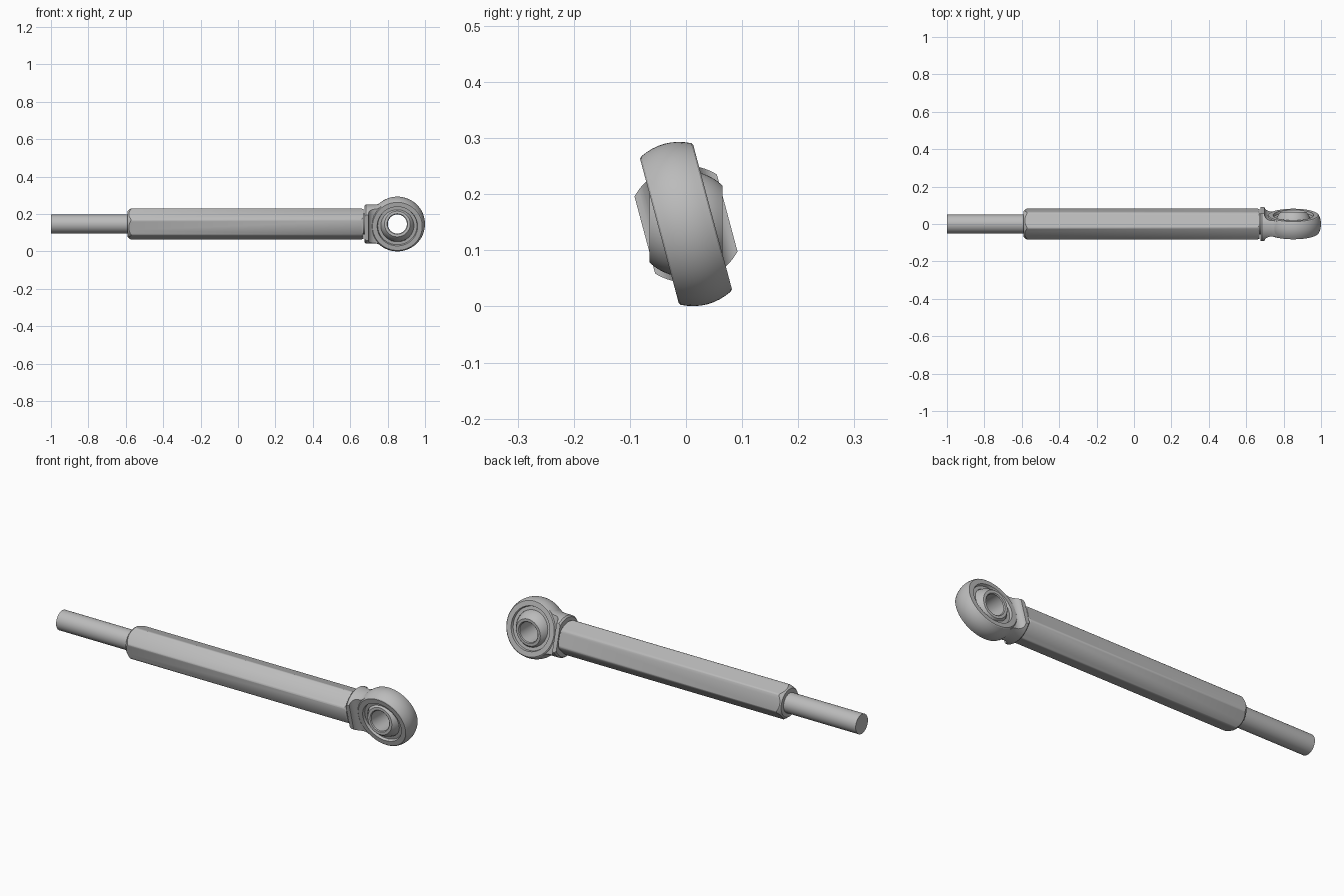
import bpy, bmesh, math
from mathutils import Matrix

if "Cube" in bpy.data.objects:
    bpy.data.objects.remove(bpy.data.objects["Cube"])

AXIS_Z = 0.147            # height of the rod's centre line
EYE_X = 0.852             # centre of the eye
TILT = math.radians(15)   # twist of the tube and eye about the rod

steel = bpy.data.materials.new("grey steel")
steel.use_nodes = True
steel.diffuse_color = (0.5, 0.5, 0.5, 1)
steel.node_tree.nodes["Principled BSDF"].inputs["Base Color"].default_value = (0.5, 0.5, 0.5, 1)


def finish(name, bm, x=0.0, tilt=0.0):
    bmesh.ops.recalc_face_normals(bm, faces=bm.faces)
    bm.transform(Matrix.Translation((x, 0, AXIS_Z)) @ Matrix.Rotation(tilt, 4, 'X'))
    mesh = bpy.data.meshes.new(name)
    bm.to_mesh(mesh)
    bm.free()
    mesh.materials.append(steel)
    obj = bpy.data.objects.new(name, mesh)
    bpy.context.collection.objects.link(obj)
    return obj


def lathe(name, profile, axis, sides, closed=False, phase=0.0, **place):
    """Turn (radius, distance along axis) points around the x or y axis."""
    bm = bmesh.new()
    rings = []
    for r, t in profile:
        def point(i):
            a = phase + math.tau * i / sides
            c, s = r * math.cos(a), r * math.sin(a)
            return (t, c, s) if axis == 'x' else (c, t, s)
        if r == 0:
            rings.append([bm.verts.new(point(0))] * sides)
        else:
            rings.append([bm.verts.new(point(i)) for i in range(sides)])
    pairs = list(zip(rings, rings[1:]))
    if closed:
        pairs.append((rings[-1], rings[0]))
    for a, b in pairs:
        for i in range(sides):
            j = (i + 1) % sides
            corners = list(dict.fromkeys((a[i], a[j], b[j], b[i])))
            if len(corners) > 2:
                bm.faces.new(corners)
    return finish(name, bm, **place)


def prism(name, outline, half, **place):
    """Extrude an xy outline along z."""
    bm = bmesh.new()
    face = bm.faces.new([bm.verts.new((x, y, -half)) for x, y in outline])
    out = bmesh.ops.extrude_face_region(bm, geom=[face])
    moved = [v for v in out["geom"] if isinstance(v, bmesh.types.BMVert)]
    bmesh.ops.translate(bm, verts=moved, vec=(0, 0, 2 * half))
    return finish(name, bm, **place)


def cut(obj, tool, operation):
    mod = obj.modifiers.new("cut", 'BOOLEAN')
    mod.operation, mod.object, mod.solver = operation, tool, 'EXACT'
    bpy.context.view_layer.objects.active = obj
    bpy.ops.object.modifier_apply(modifier=mod.name)
    bpy.data.objects.remove(tool)


def arc(radius, half, steps):
    """Points of a sphere's profile between -half and +half."""
    end = math.asin(half / radius)
    angles = [end * (2 * i / steps - 1) for i in range(steps + 1)]
    return [(radius * math.cos(a), radius * math.sin(a)) for a in angles]


# Plain rod
rod = lathe("rod", [(0, -1), (0.05, -1), (0.05, -0.5), (0, -0.5)], 'x', 32)

# Hexagonal tube with turned corners and chamfered ends
tube = lathe("hex_tube", [(0, -0.59), (0.0866, -0.59), (0.0866, 0.672), (0, 0.672)],
             'x', 6, phase=math.pi / 6, tilt=TILT)
turned = lathe("tube_turning", [(0, -0.6), (0.062, -0.6), (0.0845, -0.572),
                                (0.0845, 0.66), (0.074, 0.68), (0, 0.68)],
               'x', 64, tilt=TILT)
cut(tube, turned, 'INTERSECT')

# Threaded shank joining the tube and the eye
shank = lathe("shank", [(0, 0.6), (0.055, 0.6), (0.055, 0.7), (0, 0.7)], 'x', 32, tilt=TILT)

# Collar: a round flange with two flats that sweep in to the eye
collar = lathe("collar", [(0, 0.676), (0.097, 0.676), (0.104, 0.684), (0.104, 0.735),
                          (0.107, 0.75), (0.118, 0.766), (0, 0.766)],
               'x', 64, tilt=TILT)
edge = [(0.66, 0.076), (0.697, 0.076)]
for i in range(1, 9):
    a = math.pi / 2 * i / 8
    edge.append((0.735 - 0.038 * math.cos(a), 0.076 - 0.032 * math.sin(a)))
edge.append((0.8, 0.044))
flats = prism("collar_flats", edge + [(x, -y) for x, y in reversed(edge)], 0.2, tilt=TILT)
cut(collar, flats, 'INTERSECT')
hole = lathe("collar_hole", [(0, -0.2), (0.122, -0.2), (0.122, 0.2), (0, 0.2)],
             'y', 64, x=EYE_X, tilt=TILT)
cut(collar, hole, 'DIFFERENCE')

# Eye ring: bowed outside, stepped faces, spherical seat inside
outside = [(0.137 + 0.011 * (1 - (i / 4) ** 2), 0.046 * i / 4) for i in range(-4, 5)]
seat = arc(0.0955, 0.036, 8)
eye = lathe("eye_ring",
            outside + [(0.133, 0.049), (0.108, 0.049), (0.105, 0.036)] + seat[::-1]
            + [(0.105, -0.036), (0.108, -0.049), (0.133, -0.049)],
            'y', 72, closed=True, x=EYE_X, tilt=TILT)

# Swivel ball with a straight bore
ball = lathe("swivel_ball",
             arc(0.0945, 0.065, 14) + [(0.055, 0.065), (0.051, 0.061),
                                       (0.051, -0.061), (0.055, -0.065)],
             'y', 64, closed=True, x=EYE_X)

# Smooth shading with sharp edges kept
bpy.ops.object.select_all(action='DESELECT')
for part in (rod, tube, shank, collar, eye, ball):
    part.select_set(True)
bpy.context.view_layer.objects.active = rod
bpy.ops.object.shade_smooth_by_angle(angle=math.radians(30))
